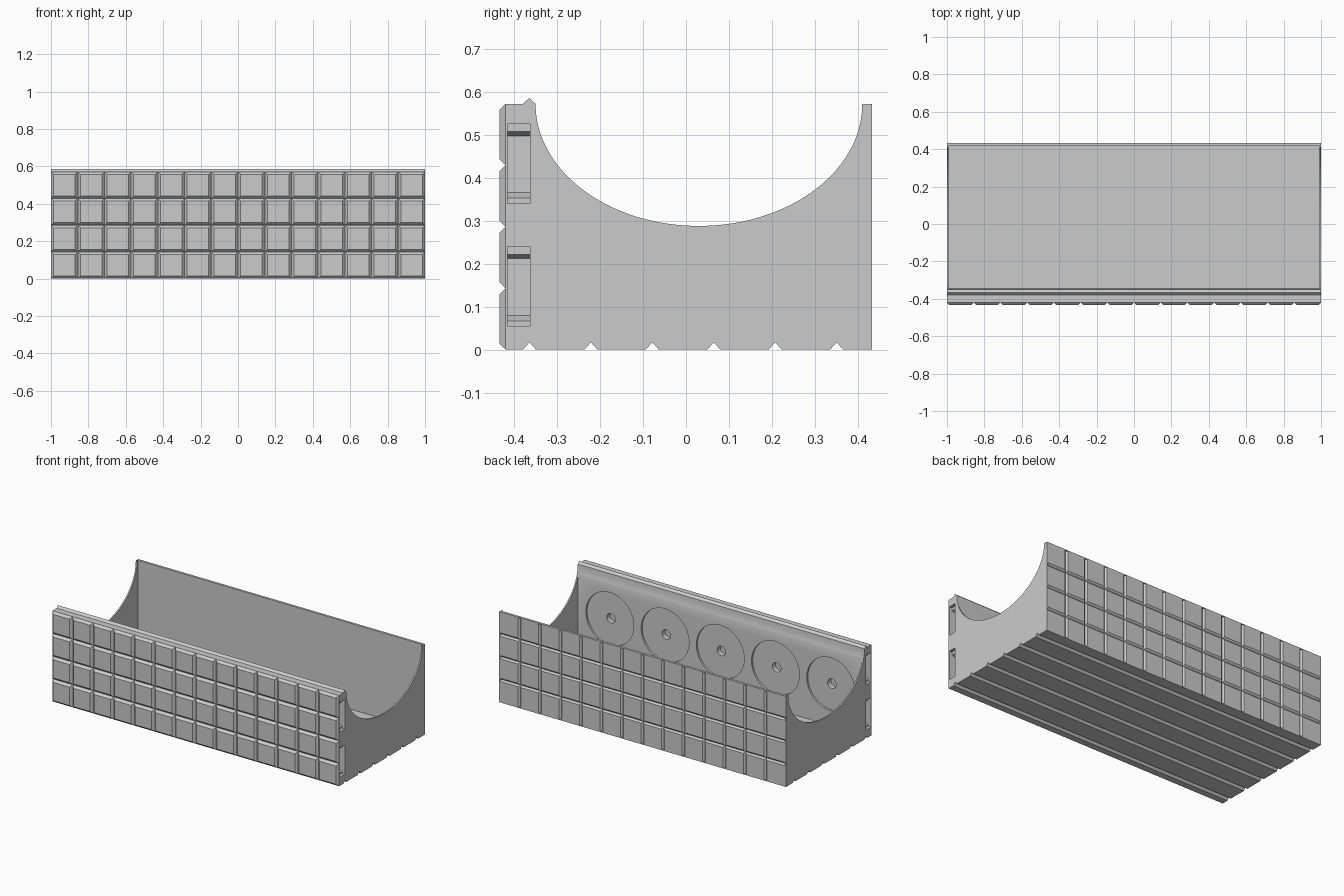
import bpy, bmesh, math
from mathutils import Matrix, Vector

if "Cube" in bpy.data.objects:
    bpy.data.objects.remove(bpy.data.objects["Cube"])

CELL = 1 / 7            # tile pitch
H = 4 * CELL            # height of the box
grey = bpy.data.materials.new("light_grey")
grey.diffuse_color = (0.6, 0.6, 0.6, 1)
grey.use_nodes = True
grey.node_tree.nodes["Principled BSDF"].inputs["Base Color"].default_value = grey.diffuse_color


def finish(bm, name):
    bmesh.ops.recalc_face_normals(bm, faces=bm.faces)
    me = bpy.data.meshes.new(name)
    bm.to_mesh(me)
    bm.free()
    ob = bpy.data.objects.new(name, me)
    ob.data.materials.append(grey)
    bpy.context.collection.objects.link(ob)
    return ob


def prism(bm, pts, axis, a, b):
    """Extrude a 2D outline along an axis from a to b."""
    def put(p, t):
        return {'X': (t, p[0], p[1]), 'Y': (p[0], t, p[1]), 'Z': (p[0], p[1], t)}[axis]
    lo = [bm.verts.new(put(p, a)) for p in pts]
    hi = [bm.verts.new(put(p, b)) for p in pts]
    bm.faces.new(lo)
    bm.faces.new(hi[::-1])
    n = len(pts)
    for i in range(n):
        j = (i + 1) % n
        bm.faces.new((lo[i], hi[i], hi[j], lo[j]))


def rect(x0, x1, z0, z1):
    return [(x0, z0), (x1, z0), (x1, z1), (x0, z1)]


# Body outline: grooved bottom, elliptical trough and a ridge on the front rim
outline = [(-0.42, 0)]
for k in range(6):
    y = -0.364 + k * CELL
    outline += [(y - 0.015, 0), (y, 0.017), (y + 0.015, 0)]
outline += [(0.433, 0), (0.433, H)]
for i in range(49):
    t = math.pi * i / 48
    outline.append((0.03 + 0.38 * math.cos(t), H - 0.284 * math.sin(t)))
outline += [(-0.365, 0.585), (-0.379, H), (-0.42, H)]
bm = bmesh.new()
prism(bm, outline, 'X', -1, 1)
body = finish(bm, "box_body")


def cut(bm, name):
    tool = finish(bm, name)
    tool.hide_render = True
    mod = body.modifiers.new(name, 'BOOLEAN')
    mod.operation = 'DIFFERENCE'
    mod.solver = 'EXACT'
    mod.object = tool
    bpy.context.view_layer.objects.active = body
    bpy.ops.object.modifier_apply(modifier=name)
    bpy.data.objects.remove(tool)


# Hollow interior
bm = bmesh.new()
prism(bm, rect(-0.991, 0.991, 0.03, 0.8), 'Y', -0.341, 0.418)
cut(bm, "interior_cutter")

# Round seats with centre holes on the inside of the front wall
for radius, depth, name in ((0.167, -0.353, "seat_cutter"), (0.03, -0.385, "hole_cutter")):
    bm = bmesh.new()
    for k in range(-2, 3):
        ring = [(0.385 * k + radius * math.cos(math.tau * i / 48),
                 0.29 + radius * math.sin(math.tau * i / 48)) for i in range(48)]
        prism(bm, ring, 'Y', depth, -0.30)
    cut(bm, name)

# Stepped connector pockets in both ends of the front wall
pocket = [(1.01, .34), (.98, .34), (.98, .352), (.95, .365),
          (.95, .497), (.98, .507), (.98, .525), (1.01, .525)]
bm = bmesh.new()
for side in (-1, 1):
    for dz in (0, -2 * CELL):
        prism(bm, [(side * x, z + dz) for x, z in pocket], 'Y', -0.415, -0.363)
cut(bm, "pocket_cutter")

# Grid of V grooves on the back
w, d, out = 0.014, 0.424, 0.436
bm = bmesh.new()
for k in range(1, 4):
    z = k * CELL
    prism(bm, [(out, z - w), (d, z), (out, z + w)], 'X', -0.992, 0.992)
cut(bm, "back_row_cutter")
bm = bmesh.new()
for k in range(1, 14):
    x = -1 + k * CELL
    prism(bm, [(x - w, out), (x, d), (x + w, out)], 'Z', 0.006, H - 0.006)
cut(bm, "back_column_cutter")

# Bevelled square tiles on the front
bm = bmesh.new()
for i in range(14):
    for j in range(4):
        cx, cz = -1 + (i + .5) * CELL, (j + .5) * CELL
        rings = []
        for half, y in ((CELL / 2, -0.4195), (CELL / 2 - 0.014, -0.434)):
            rings.append([bm.verts.new((cx + sx * half, y, cz + sz * half))
                          for sx, sz in ((-1, -1), (1, -1), (1, 1), (-1, 1))])
        a, b = rings
        bm.faces.new(b)
        for k in range(4):
            m = (k + 1) % 4
            bm.faces.new((a[k], a[m], b[m], b[k]))
bmesh.ops.remove_doubles(bm, verts=bm.verts, dist=1e-5)
tiles = finish(bm, "front_tiles")

# Smooth only the curved surfaces
bpy.ops.object.select_all(action='DESELECT')
body.select_set(True)
bpy.context.view_layer.objects.active = body
bpy.ops.object.shade_smooth_by_angle(angle=math.radians(20))
